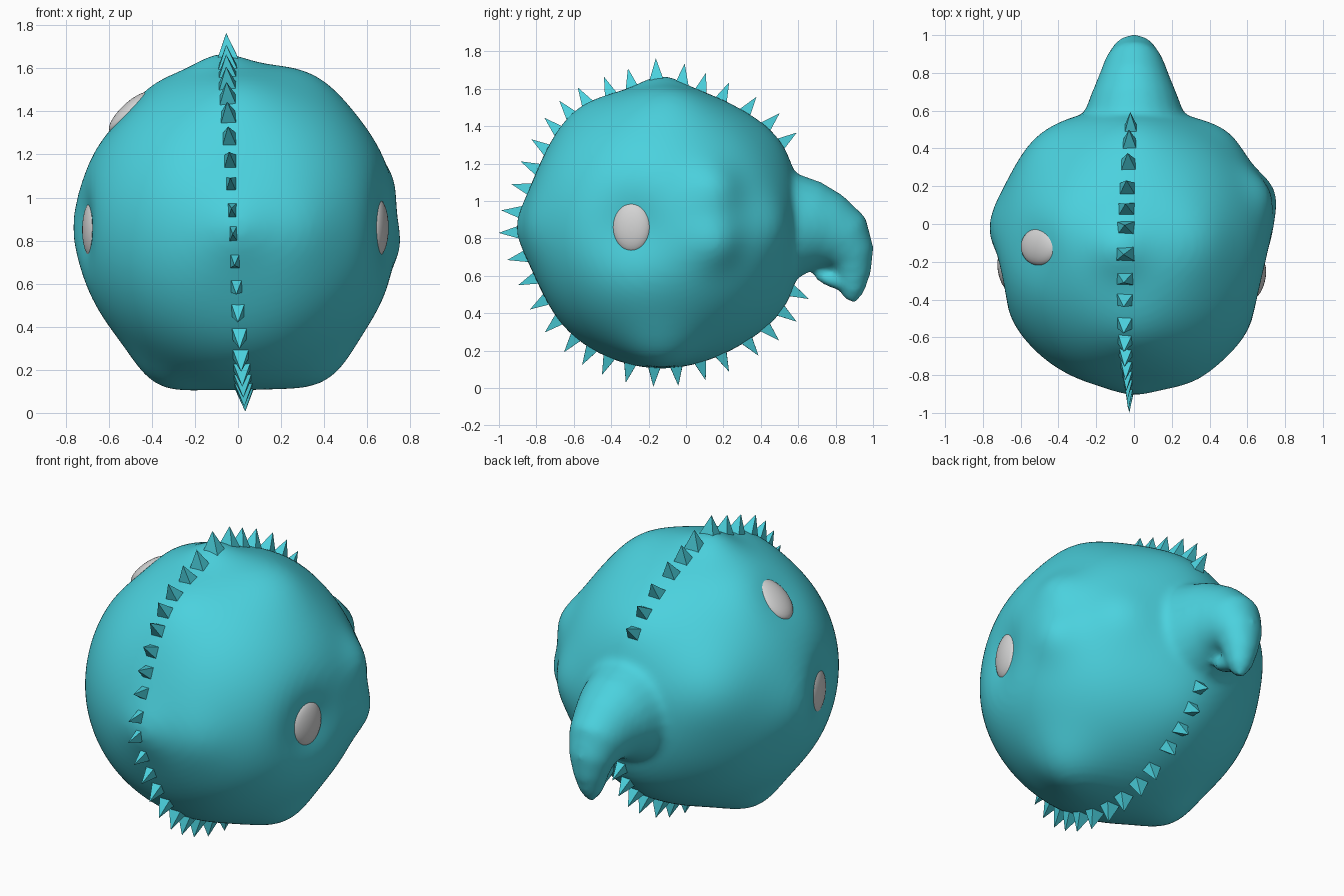
import bpy, bmesh, math
from mathutils import Vector, Matrix

if "Cube" in bpy.data.objects:
    bpy.data.objects.remove(bpy.data.objects["Cube"])

CENTRE = Vector((0, -0.13, 0.86))


def material(name, rgb):
    m = bpy.data.materials.new(name)
    m.use_nodes = True
    m.diffuse_color = (*rgb, 1)
    m.node_tree.nodes["Principled BSDF"].inputs["Base Color"].default_value = (*rgb, 1)
    return m


TEAL = material("teal skin", (0.07, 0.64, 0.73))
PALE = material("pale grey eye", (0.66, 0.66, 0.66))


def add_object(name, bm, mat, smooth):
    mesh = bpy.data.meshes.new(name)
    bmesh.ops.recalc_face_normals(bm, faces=bm.faces)
    for f in bm.faces:
        f.smooth = smooth
    bm.to_mesh(mesh)
    bm.free()
    mesh.materials.append(mat)
    obj = bpy.data.objects.new(name, mesh)
    bpy.context.collection.objects.link(obj)
    return obj


def frame(pos, normal, side):
    """Matrix at pos with z along normal and x close to side."""
    z = Vector(normal).normalized()
    y = z.cross(Vector(side)).normalized()
    turn = Matrix((y.cross(z), y, z)).transposed()
    return Matrix.Translation(pos) @ turn.to_4x4()


# Bumps and dents of the skin: direction, height, sharpness
BUMPS = [
    ((-.37, 0, -.73), .065, 35), ((.4, 0, -.7), .065, 30),
    ((-.08, 0, .8), .055, 60), ((.35, .05, .72), .04, 25),
    ((-.45, .1, .66), .035, 20), ((.7, .3, .22), .05, 60),
    ((.72, .3, -.08), .055, 60), ((.5, .62, 0), .04, 40),
    ((-.5, .6, .2), .045, 20), ((0, .6, .45), .03, 25),
    ((0, .6, -.4), .03, 20), ((.3, -.7, 0), .02, 40),
    ((0, -.75, 0), .03, 60), ((0, -.72, .3), -.02, 20),
    ((0, -.7, -.33), -.025, 20), ((0, -.45, .65), .025, 30),
    ((-.75, .1, 0), .03, 30),
    ((.7, -.16, 0), -.08, 25), ((-.7, -.12, 0), -.065, 40),
    ((-.5, 0, .54), -.03, 40),
]
BUMPS = [(Vector(d).normalized(), h, s) for d, h, s in BUMPS]


def radius(d):
    return 0.752 + sum(h * math.exp(s * (d.dot(b) - 1)) for b, h, s in BUMPS)


# Lumpy round body
bm = bmesh.new()
bmesh.ops.create_icosphere(bm, subdivisions=6, radius=1)
for v in bm.verts:
    d = v.co.normalized()
    v.co = CENTRE + d * radius(d)

# Hooked snout: y, z, half width, half thickness, pitch in degrees
SNOUT = [(.42, .86, .38, .36, 0), (.52, .86, .31, .32, 0), (.6, .86, .26, .28, -3),
         (.68, .855, .23, .25, -10), (.76, .83, .195, .215, -22), (.84, .78, .16, .18, -42),
         (.89, .7, .125, .125, -65), (.895, .61, .095, .095, -85), (.885, .53, .07, .07, -105),
         (.875, .465, .03, .035, -110)]
SIDES = 24
rings = []
for y, z, w, t, pitch in SNOUT:
    p = math.radians(pitch)
    up = Vector((0, -math.sin(p), math.cos(p)))
    rings.append([bm.verts.new(Vector((math.cos(a) * w, y, z)) + up * math.sin(a) * t)
                  for a in (math.tau * i / SIDES for i in range(SIDES))])
for a, b in zip(rings, rings[1:]):
    for i in range(SIDES):
        j = (i + 1) % SIDES
        bm.faces.new((a[i], a[j], b[j], b[i]))
bm.faces.new(rings[0])
bm.faces.new(rings[-1])

# Small barb curling back under the snout
bmesh.ops.create_uvsphere(bm, u_segments=24, v_segments=12, radius=1,
                          matrix=frame((0, .8, .57), (0, .3, 1), (1, 0, 0))
                          @ Matrix.Diagonal((.06, .12, .04, 1)))
body = add_object("body_with_snout", bm, TEAL, True)
remesh = body.modifiers.new("Blend", "REMESH")
remesh.mode = "VOXEL"
remesh.voxel_size = 0.02
remesh.use_smooth_shade = True
soften = body.modifiers.new("Soften", "SMOOTH")
soften.factor = 0.5
soften.iterations = 8

# Ring of flat-sided spikes over the top, front and underside
ANGLES = [35, 44, 54, 65, 74, 82, 92, 102, 111, 121, 129, 137, 146, 155, 164, 174, 182, 192, 202,
          212, 222, 232, 240, 248, 257, 267, 276, 286, 295, 307, 316, 325, 334]
bm = bmesh.new()
for deg in ANGLES:
    a = math.radians(deg)
    x = -0.01 + 0.02 * math.cos(a) - 0.05 * math.sin(a)
    d = Vector((x, math.cos(a), math.sin(a))).normalized()
    width = 0.04 + 0.07 * abs(math.sin(a))
    base = CENTRE + d * (radius(d) - 0.035)
    place = (frame(base, d, (1, 0, 0)) @ Matrix.Diagonal((width, 0.085, 0.135, 1))
             @ Matrix.Translation((0, 0, 0.5)) @ Matrix.Rotation(math.pi / 4, 4, "Z"))
    bmesh.ops.create_cone(bm, cap_ends=True, segments=4, radius1=math.sqrt(0.5), radius2=0,
                          depth=1, matrix=place)
add_object("spikes", bm, TEAL, False)

# Three flattened eyes
EYES = [("left_eye", (.65, -.29, .86), (1, -.22, 0), (.105, .135, .045)),
        ("right_eye", (-.675, -.25, .85), (-1, -.2, 0), (.105, .135, .045)),
        ("upper_eye", (-.5, -.12, 1.395), (-.68, 0, .72), (.1, .13, .045))]
for name, pos, normal, size in EYES:
    bm = bmesh.new()
    bmesh.ops.create_uvsphere(bm, u_segments=32, v_segments=16, radius=1,
                              matrix=frame(pos, normal, (0, 1, 0)) @ Matrix.Diagonal((*size, 1)))
    add_object(name, bm, PALE, True)
